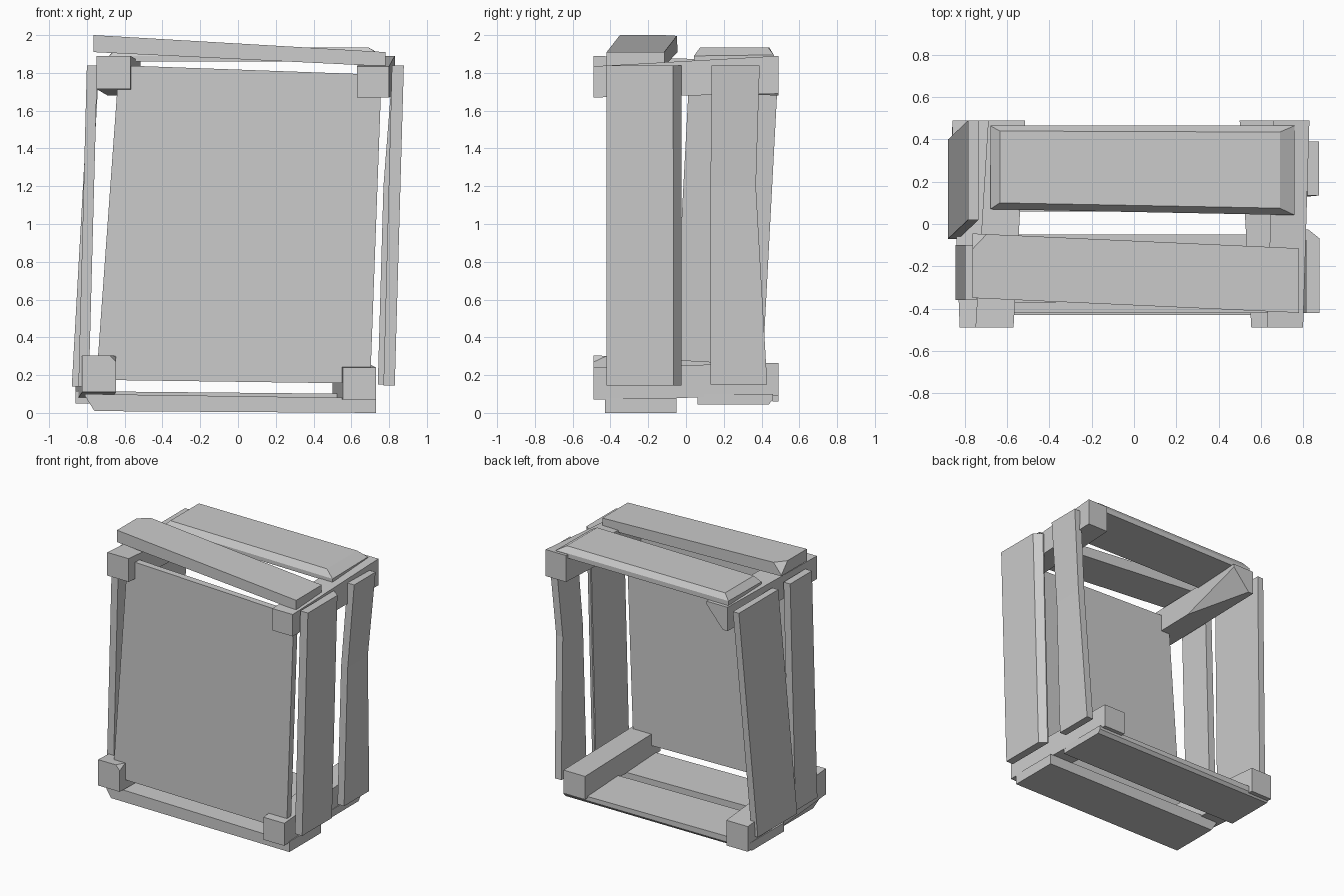
import bpy, bmesh
from mathutils import Vector

if "Cube" in bpy.data.objects:
    bpy.data.objects.remove(bpy.data.objects["Cube"])


def loft(name, rings, cuts=()):
    """Solid through matching rings of points; each cut (point, normal) chops a corner off."""
    bm = bmesh.new()
    loops = [[bm.verts.new(p) for p in ring] for ring in rings]
    for a, b in zip(loops, loops[1:]):
        n = len(a)
        for i in range(n):
            bm.faces.new((a[i], a[(i + 1) % n], b[(i + 1) % n], b[i]))
    bm.faces.new(loops[0])
    bm.faces.new(loops[-1])
    for co, no in cuts:
        res = bmesh.ops.bisect_plane(bm, geom=bm.verts[:] + bm.edges[:] + bm.faces[:], dist=1e-5,
                                     plane_co=Vector(co), plane_no=Vector(no).normalized(),
                                     clear_outer=True)
        edges = [e for e in res["geom_cut"] if isinstance(e, bmesh.types.BMEdge)]
        bmesh.ops.holes_fill(bm, edges=edges)
    bmesh.ops.recalc_face_normals(bm, faces=bm.faces[:])
    mesh = bpy.data.meshes.new(name)
    bm.to_mesh(mesh)
    bm.free()
    ob = bpy.data.objects.new(name, mesh)
    bpy.context.collection.objects.link(ob)
    return ob


def bar(name, axis, sections, cuts=()):
    """Beam along an axis; section = (position, a0, a1, b0, b1) on the other two axes."""
    order = {"x": lambda p, a, b: (p, a, b),
             "y": lambda p, a, b: (a, p, b),
             "z": lambda p, a, b: (a, b, p)}[axis]
    rings = [[order(p, a0, b0), order(p, a1, b0), order(p, a1, b1), order(p, a0, b1)]
             for p, a0, a1, b0, b1 in sections]
    return loft(name, rings, cuts)


# Corner rails running front to back
bar("top_left_rail", "y", [(-.49, -.75, -.57, 1.715, 1.89), (.49, -.69, -.515, 1.68, 1.86)],
    [((-.585, .49, 1.755), (.75, .12, -.65))])
bar("top_right_rail", "y", [(-.49, .63, .80, 1.67, 1.835), (.49, .66, .83, 1.69, 1.89)])
bar("bottom_left_rail", "y", [(-.49, -.825, -.645, .11, .305), (.49, -.86, -.68, .06, .25)],
    [((-.66, -.49, .285), (.75, -.3, .7))])
bar("bottom_right_rail", "y", [(-.49, .555, .73, .07, .24), (.49, .50, .68, .09, .265)])

# Front panel, slightly skewed
front = [(-.63, 1.84), (.76, 1.79), (.70, .155), (-.75, .175)]
loft("front_panel", [[(x, y, z) for x, z in front] for y in (-.42, -.37)])

# Left side planks
bar("left_front_plank", "z", [(.14, -.845, -.79, -.36, -.10), (1.84, -.80, -.745, -.36, -.10)])
bar("left_back_plank", "z", [(.14, -.88, -.83, -.07, .40), (1.84, -.785, -.735, .02, .49)])

# Right side planks: one chamfered, one bent
bar("right_front_plank", "z", [(.145, .77, .83, -.42, -.025), (1.84, .815, .878, -.42, -.025)],
    [((.83, -.065, .145), (.62, .78, -.016))])
bar("right_back_plank", "z", [(.15, .74, .795, .13, .43), (1.2, .77, .825, .13, .37),
                              (1.84, .82, .876, .135, .39)])

# Top planks
bar("top_front_plank", "x", [(-.765, -.35, -.045, 1.91, 2.0), (.78, -.42, -.115, 1.835, 1.91)],
    [((-.72, -.07, 1.995), (-.55, .55, .5))])
loft("top_back_plank", [
    [(-.68, .07, 1.86), (.76, .042, 1.86), (.76, .465, 1.86), (-.68, .465, 1.86)],
    [(-.68, .07, 1.89), (.76, .042, 1.89), (.76, .465, 1.895), (-.68, .465, 1.895)],
    [(-.635, .10, 1.935), (.69, .075, 1.935), (.69, .435, 1.935), (-.635, .44, 1.935)]])

# Bottom planks
bar("bottom_front_plank", "x", [(-.81, -.43, -.05, .01, .10), (.73, -.43, -.05, 0, .078)],
    [((-.785, -.2, .05), (-.85, 0, -.53))])
bar("bottom_back_plank", "x", [(-.86, .06, .46, .05, .115), (.70, .06, .46, .045, .10)],
    [((0, .46, .07), (0, .75, -.65))])
